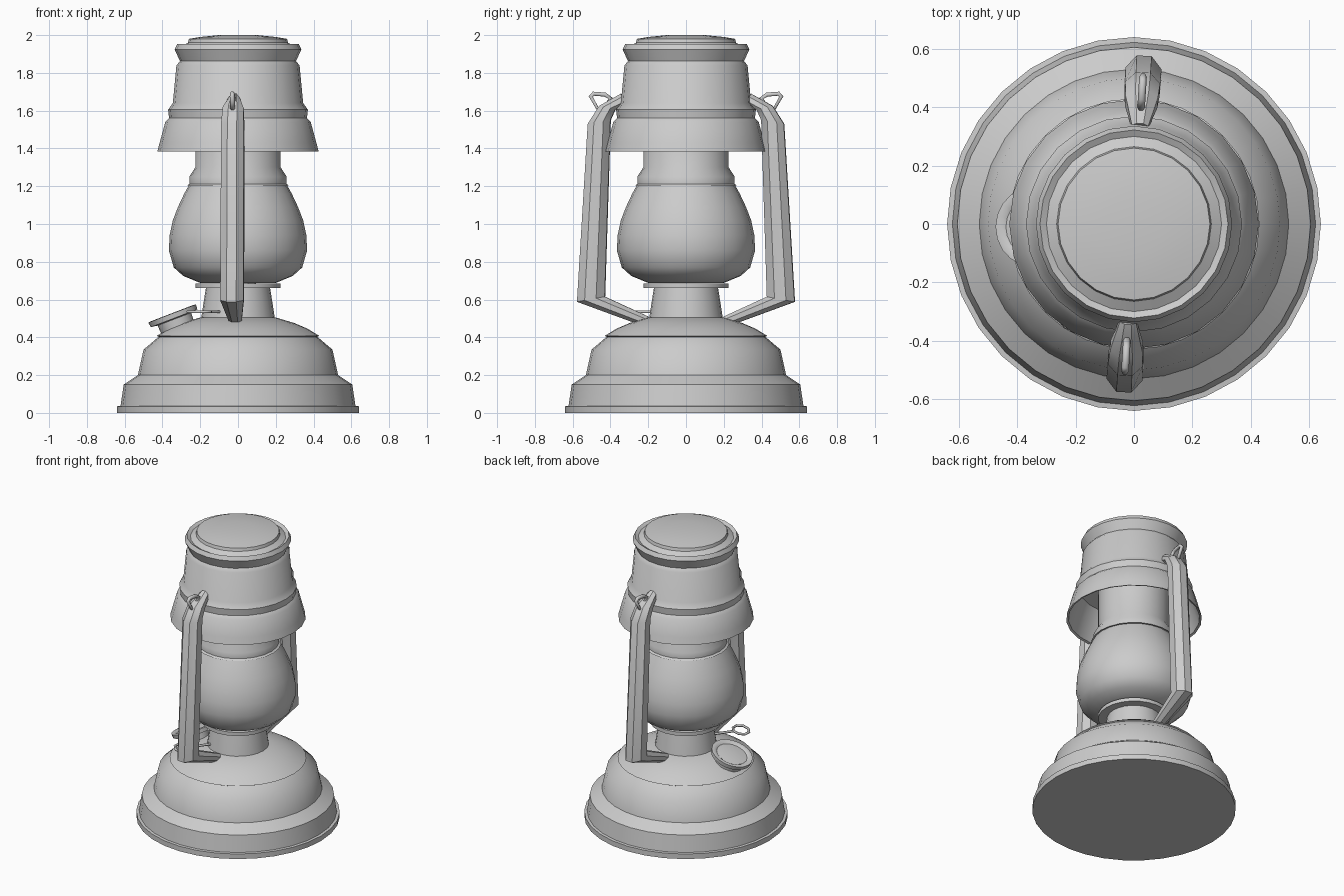
import bpy, bmesh, math
from mathutils import Vector, Matrix

if "Cube" in bpy.data.objects:
    bpy.data.objects.remove(bpy.data.objects["Cube"])


def finish(name, bm, angle=40):
    bmesh.ops.remove_doubles(bm, verts=bm.verts, dist=1e-5)
    bmesh.ops.recalc_face_normals(bm, faces=bm.faces)
    me = bpy.data.meshes.new(name)
    bm.to_mesh(me)
    bm.free()
    ob = bpy.data.objects.new(name, me)
    bpy.context.collection.objects.link(ob)
    bpy.ops.object.select_all(action='DESELECT')
    ob.select_set(True)
    bpy.context.view_layer.objects.active = ob
    bpy.ops.object.shade_smooth_by_angle(angle=math.radians(angle))
    return ob


def bridge(bm, rings):
    for a, b in zip(rings, rings[1:]):
        n = len(a)
        for i in range(n):
            bm.faces.new((a[i], a[(i + 1) % n], b[(i + 1) % n], b[i]))


def lathe(name, profile, n=24, matrix=None):
    """Revolve (radius, z) points about z; zero radius closes an end."""
    bm = bmesh.new()
    rings = [[bm.verts.new((r * math.cos(2 * math.pi * i / n),
                            r * math.sin(2 * math.pi * i / n), z))
              for i in range(n)] for r, z in profile if r > 0]
    bridge(bm, rings)
    if profile[0][0] == 0:
        bm.faces.new(rings[0])
    if profile[-1][0] == 0:
        tip = bm.verts.new((0, 0, profile[-1][1]))
        for i in range(n):
            bm.faces.new((rings[-1][i], rings[-1][(i + 1) % n], tip))
    if matrix:
        bm.transform(matrix)
    return finish(name, bm)


def wire(name, pts, radius, cyclic=False):
    cu = bpy.data.curves.new(name, 'CURVE')
    cu.dimensions = '3D'
    cu.bevel_depth = radius
    cu.bevel_resolution = 1
    cu.use_fill_caps = True
    sp = cu.splines.new('POLY')
    sp.points.add(len(pts) - 1)
    for p, c in zip(sp.points, pts):
        p.co = (*c, 1)
    sp.use_cyclic_u = cyclic
    ob = bpy.data.objects.new(name, cu)
    bpy.context.collection.objects.link(ob)
    return ob


# Fuel tank base
lathe("tank_base", [(0, 0), (0.64, 0), (0.64, 0.035), (0.622, 0.037),
                    (0.605, 0.15), (0.53, 0.20), (0.50, 0.335), (0.42, 0.403),
                    (0.43, 0.408), (0.37, 0.445), (0.30, 0.475), (0.20, 0.505),
                    (0, 0.51)], 32)

# Burner neck and its plate
lathe("burner_neck", [(0, 0.48), (0.195, 0.50), (0.183, 0.58), (0.17, 0.66),
                      (0, 0.66)])
lathe("burner_plate", [(0, 0.66), (0.225, 0.66), (0.225, 0.685), (0, 0.685)])

# Glass globe
lathe("globe", [(0, 0.685), (0.20, 0.688), (0.29, 0.725), (0.34, 0.77),
                (0.366, 0.86), (0.362, 0.94), (0.345, 1.02), (0.318, 1.09),
                (0.285, 1.16), (0.26, 1.205), (0, 1.205)])

# Chimney collar above the globe
lathe("chimney_collar", [(0, 1.20), (0.272, 1.203), (0.258, 1.212),
                         (0.258, 1.25), (0.226, 1.30), (0.226, 1.63),
                         (0, 1.63)])

# Hood, open underneath
lathe("hood", [(0.22, 1.62), (0.34, 1.60), (0.365, 1.54), (0.413, 1.39),
               (0.427, 1.385), (0.415, 1.43), (0.385, 1.54), (0.365, 1.56),
               (0.37, 1.605), (0.345, 1.64), (0.326, 1.84), (0.307, 1.862),
               (0.336, 1.925), (0.322, 1.952), (0.30, 1.94), (0.265, 1.96),
               (0.26, 1.98), (0.20, 1.99), (0.10, 2.0), (0, 2.0)], 24)

# Side arms: (inner point, outer point, half width) at each bend
stations = [((0.20, 0.51), (0.20, 0.45), 0.03),
            ((0.43, 0.615), (0.577, 0.588), 0.062),
            ((0.40, 1.55), (0.52, 1.53), 0.06),
            ((0.375, 1.605), (0.46, 1.625), 0.055),
            ((0.32, 1.63), (0.345, 1.69), 0.028)]
for side, label in ((1, "front"), (-1, "back")):
    turn = Matrix.Rotation(math.radians(-3.5) + (0 if side > 0 else math.pi), 4, 'Z')
    bm = bmesh.new()
    rings = []
    for inner, outer, hw in stations:
        a = Vector((0, -inner[0], inner[1]))
        b = Vector((0, -outer[0], outer[1]))
        ring = []
        for k in range(8):
            t = math.pi * (k + 0.5) / 4
            s = 1 / math.cos(math.pi / 8)
            p = (a + b) / 2 + (b - a) / 2 * math.cos(t) * s
            p.x += hw * math.sin(t) * s
            ring.append(bm.verts.new(p))
        rings.append(ring)
    bridge(bm, rings)
    bm.faces.new(rings[0])
    bm.faces.new(rings[-1])
    bm.transform(turn)
    finish(label + "_arm", bm, 30)

    # Triangular ear for the carrying bail
    ear = [(0, -0.455, 1.585), (0, -0.505, 1.675), (0, -0.49, 1.69),
           (0, -0.43, 1.685), (0, -0.40, 1.665)]
    wire(label + "_bail_ear", [turn @ Vector(p) for p in ear], 0.013, True)

# Tilted filler cap on the left of the tank
tilt = Matrix.Translation((-0.344, -0.01, 0.515)) @ Matrix.Rotation(math.radians(-21), 4, 'Y')
lathe("filler_cap", [(0, -0.13), (0.09, -0.13), (0.095, -0.02), (0.132, -0.015),
                     (0.135, 0.012), (0.115, 0.014), (0.10, 0.004),
                     (0.07, 0.008), (0, 0.012)], 20, tilt)

# Wick adjuster: stem from the burner with a flat loop at its end
d = Vector((-0.55, -0.83, 0)).normalized()
s = Vector((-d.y, d.x, 0))
start, loop_centre = Vector((-0.07, -0.12, 0.535)), Vector((-0.205, -0.31, 0.535))
wire("wick_stem", [start, loop_centre - d * 0.05], 0.008)
wire("wick_loop", [loop_centre + d * 0.05 * math.cos(t) + s * 0.07 * math.sin(t)
                   for t in (k * math.pi / 4 for k in range(8))], 0.008, True)
